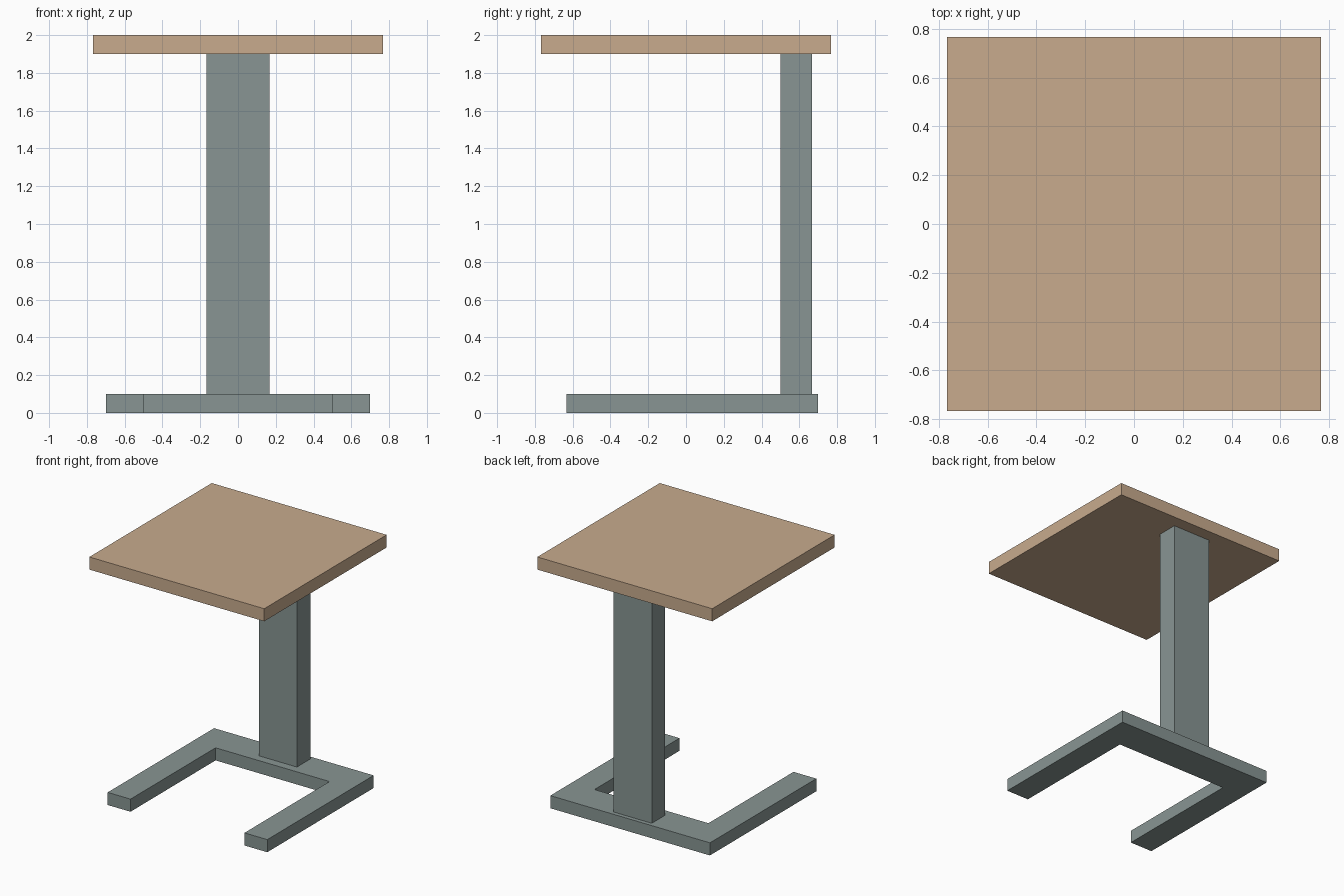
import bpy
import bmesh

if "Cube" in bpy.data.objects:
    bpy.data.objects.remove(bpy.data.objects["Cube"])


def material(name, rgb):
    m = bpy.data.materials.new(name)
    m.diffuse_color = (*rgb, 1.0)
    m.use_nodes = True
    m.node_tree.nodes["Principled BSDF"].inputs["Base Color"].default_value = m.diffuse_color
    return m


wood = material("tan_wood", (0.578, 0.407, 0.270))
metal = material("grey_green_metal", (0.246, 0.301, 0.292))


def extruded(name, outline, z0, z1, mat):
    """Solid prism: a counter-clockwise outline raised from z0 to z1."""
    bm = bmesh.new()
    face = bm.faces.new([bm.verts.new((x, y, z0)) for x, y in outline])
    raised = bmesh.ops.extrude_face_region(bm, geom=[face], use_keep_orig=True)
    top = [v for v in raised["geom"] if isinstance(v, bmesh.types.BMVert)]
    bmesh.ops.translate(bm, verts=top, vec=(0, 0, z1 - z0))
    bmesh.ops.recalc_face_normals(bm, faces=bm.faces)
    mesh = bpy.data.meshes.new(name)
    bm.to_mesh(mesh)
    bm.free()
    mesh.materials.append(mat)
    obj = bpy.data.objects.new(name, mesh)
    bpy.context.collection.objects.link(obj)
    return obj


def rect(half_x, y0, y1):
    return [(-half_x, y0), (half_x, y0), (half_x, y1), (-half_x, y1)]


# U-shaped floor base, open to the front
right_half = [(0.5, 0.433), (0.5, -0.633), (0.7, -0.633), (0.7, 0.7)]
left_half = [(-x, y) for x, y in reversed(right_half)]
extruded("base_frame", right_half + left_half, 0.0, 0.1, metal)

# Upright column at the back
extruded("column", rect(0.167, 0.5, 0.667), 0.1, 1.9, metal)

# Square table top
extruded("table_top", rect(0.767, -0.767, 0.767), 1.9, 2.0, wood)
